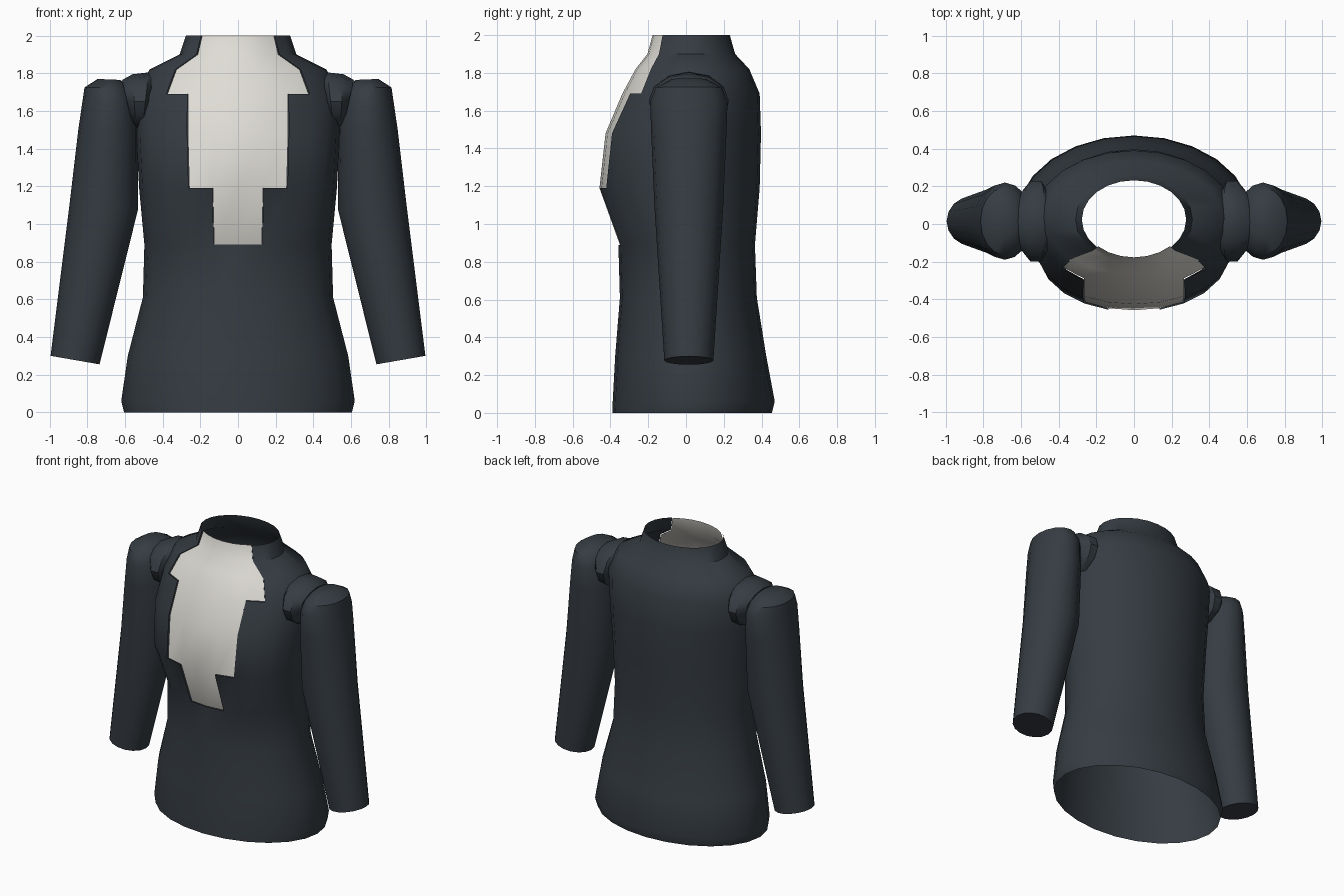
import bpy, math

if "Cube" in bpy.data.objects:
    bpy.data.objects.remove(bpy.data.objects["Cube"])


def material(name, rgb):
    m = bpy.data.materials.new(name)
    m.diffuse_color = (*rgb, 1)
    m.use_nodes = True
    m.node_tree.nodes["Principled BSDF"].inputs["Base Color"].default_value = m.diffuse_color
    return m


DARK = material("slate cloth", (0.036, 0.045, 0.055))
LIGHT = material("off white cloth", (0.74, 0.72, 0.67))


def loft(name, rings, mat, caps=False, keep=lambda r, s: True):
    """Skin closed rings of points; keep() chooses which quads exist."""
    n = len(rings[0])
    verts = [p for ring in rings for p in ring]
    faces = []
    for r in range(len(rings) - 1):
        for s in range(n):
            if keep(r, s):
                a, b = r * n + s, r * n + (s + 1) % n
                faces.append((a, b, b + n, a + n))
    if caps:
        faces.append(tuple(reversed(range(n))))
        faces.append(tuple(range(len(verts) - n, len(verts))))
    used = sorted({i for f in faces for i in f})
    remap = {v: i for i, v in enumerate(used)}
    me = bpy.data.meshes.new(name)
    me.from_pydata([verts[i] for i in used], [], [[remap[i] for i in f] for f in faces])
    me.materials.append(mat)
    me.polygons.foreach_set("use_smooth", [True] * len(me.polygons))
    me.set_sharp_from_angle(angle=math.radians(40))
    me.update()
    ob = bpy.data.objects.new(name, me)
    bpy.context.collection.objects.link(ob)
    return ob


# Torso rings: height, half width, front y, back y, front roundness
TORSO = [
    (0.00, 0.605, -0.390, 0.455, 1),
    (0.06, 0.620, -0.388, 0.470, 1),
    (0.30, 0.585, -0.375, 0.425, 1),
    (0.61, 0.505, -0.350, 0.375, 1),
    (0.89, 0.497, -0.358, 0.365, 1),
    (1.19, 0.525, -0.466, 0.390, 0.75),
    (1.48, 0.540, -0.434, 0.397, 0.75),
    (1.69, 0.538, -0.345, 0.390, 1),
    (1.82, 0.470, -0.275, 0.335, 1),
    (1.90, 0.310, -0.212, 0.260, 1),
    (2.00, 0.277, -0.185, 0.232, 1),
]
SEG = 24


def torso_rings(inset=0.0):
    rings = []
    for z, rx, front, back, power in TORSO:
        yc, ry = (front + back) / 2, (back - front) / 2 - inset
        ring = []
        for s in range(SEG):
            t = 2 * math.pi * s / SEG
            c = math.cos(t)
            y = -ry * (c ** power if c > 1e-6 else c)
            ring.append(((rx - inset) * math.sin(t), yc + y, z))
        rings.append(ring)
    return rings


def is_shirt(r, s):
    """Stepped opening, widening towards the collar."""
    half = 0 if r < 4 else 1 if r == 4 else 2 if r < 7 else 3
    return s < half or s >= SEG - half


loft("jacket_body", torso_rings(), DARK, keep=lambda r, s: not is_shirt(r, s))
loft("shirt_front", torso_rings(0.008), LIGHT, keep=is_shirt)

# Sleeve rings: outer x, outer z, inner x, inner z, half depth
SLEEVE = [
    (0.995, 0.300, 0.735, 0.255, 0.130),
    (0.895, 1.100, 0.530, 1.080, 0.182),
    (0.848, 1.500, 0.530, 1.500, 0.200),
    (0.826, 1.650, 0.545, 1.650, 0.205),
    (0.815, 1.725, 0.572, 1.720, 0.175),
    (0.745, 1.770, 0.625, 1.765, 0.090),
]
# Shoulder rings: x, half depth, half height
SHOULDER = [
    (0.440, 0.170, 0.135),
    (0.475, 0.213, 0.155),
    (0.560, 0.213, 0.145),
    (0.615, 0.165, 0.115),
]
YC = 0.015

for side, label in ((1, "right"), (-1, "left")):
    rings = []
    for xo, zo, xi, zi, ry in SLEEVE:
        ring = []
        for s in range(16):
            t = side * 2 * math.pi * s / 16
            k = (1 + math.cos(t)) / 2
            ring.append((side * (xi + (xo - xi) * k), YC + ry * math.sin(t),
                         zi + (zo - zi) * k))
        rings.append(ring)
    loft(label + "_sleeve", rings, DARK, caps=True)

    # Padded shoulder joint, narrower towards the armpit
    rings = []
    for x, ry, rz in SHOULDER:
        ring = []
        for s in range(12):
            t = side * 2 * math.pi * s / 12
            w = 0.7 + 0.3 * math.sin(t)
            ring.append((side * (0.53 + (x - 0.53) * w), YC + ry * math.cos(t),
                         1.65 + rz * math.sin(t)))
        rings.append(ring)
    loft(label + "_shoulder", rings, DARK, caps=True)
